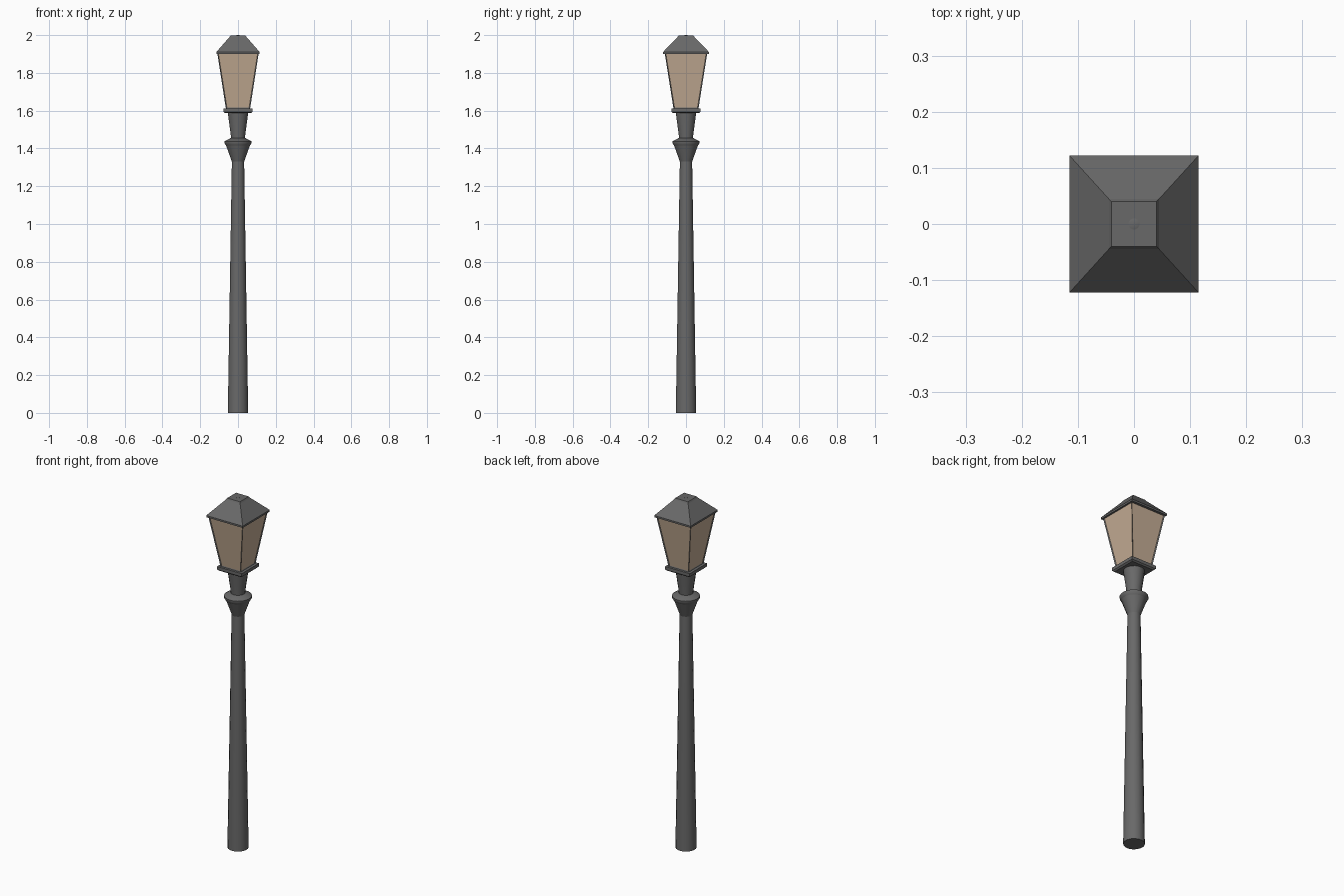
import bpy
import bmesh
import math

cube = bpy.data.objects.get("Cube")
if cube:
    bpy.data.objects.remove(cube, do_unlink=True)


def make_material(name, rgb):
    mat = bpy.data.materials.new(name)
    mat.use_nodes = True
    mat.diffuse_color = (*rgb, 1)
    mat.node_tree.nodes["Principled BSDF"].inputs["Base Color"].default_value = (*rgb, 1)
    return mat


iron = make_material("grey iron", (0.14, 0.14, 0.14))
glass = make_material("warm glass", (0.56, 0.42, 0.30))


def finish(name, bm, mats, smooth=False):
    bmesh.ops.recalc_face_normals(bm, faces=bm.faces)
    mesh = bpy.data.meshes.new(name)
    bm.to_mesh(mesh)
    bm.free()
    obj = bpy.data.objects.new(name, mesh)
    bpy.context.collection.objects.link(obj)
    for mat in mats:
        mesh.materials.append(mat)
    if smooth:
        bpy.ops.object.select_all(action="DESELECT")
        obj.select_set(True)
        bpy.context.view_layer.objects.active = obj
        bpy.ops.object.shade_smooth_by_angle(angle=math.radians(35))
    return obj


def loft(rings):
    """Skin a closed solid through equal-sized rings of points."""
    bm = bmesh.new()
    loops = [[bm.verts.new(p) for p in ring] for ring in rings]
    for low, high in zip(loops, loops[1:]):
        for i in range(len(low)):
            j = (i + 1) % len(low)
            bm.faces.new((low[i], low[j], high[j], high[i]))
    bm.faces.new(loops[0][::-1])
    bm.faces.new(loops[-1])
    return bm


def turned(name, profile, sides=16):
    """Round part from (radius, height) pairs."""
    angles = [2 * math.pi * (i + 0.5) / sides for i in range(sides)]
    rings = [[(r * math.cos(a), r * math.sin(a), z) for a in angles] for r, z in profile]
    return finish(name, loft(rings), [iron], smooth=True)


def square_rings(profile):
    """Rectangular rings from (half width, half depth, height) triples."""
    return [[(-x, -y, z), (x, -y, z), (x, y, z), (-x, y, z)] for x, y, z in profile]


# Post and turned fittings
turned("post", [(0.055, 0), (0.053, 0.12), (0.033, 1.34)])
turned("post_capital", [(0.033, 1.33), (0.064, 1.415)])
turned("collar_ring", [(0.064, 1.415), (0.073, 1.428), (0.073, 1.438), (0.040, 1.455)])
turned("lantern_neck", [(0.037, 1.445), (0.040, 1.48), (0.052, 1.565), (0.055, 1.592)])

# Square tray under the lantern
finish("lantern_tray", loft(square_rings([(0.070, 0.070, 1.587), (0.078, 0.078, 1.594),
                                          (0.078, 0.078, 1.612)])), [iron])

# Tapered lantern with an inset pane on each side
body = loft(square_rings([(0.064, 0.066, 1.610), (0.110, 0.113, 1.908)]))
bmesh.ops.recalc_face_normals(body, faces=body.faces)
panes = [f for f in body.faces if abs(f.normal.z) < 0.5]
bmesh.ops.inset_individual(body, faces=panes, thickness=0.008, depth=-0.004)
for pane in panes:
    pane.material_index = 1
finish("lantern_body", body, [iron, glass])

# Hipped roof with a shallow raised cap
finish("lantern_roof", loft(square_rings([(0.115, 0.122, 1.900), (0.115, 0.122, 1.910),
                                          (0.045, 0.045, 1.990), (0.040, 0.040, 1.998)])), [iron])

# Small button in the centre of the cap
turned("roof_button", [(0.010, 1.990), (0.010, 1.999), (0.006, 2.0)], sides=12)
